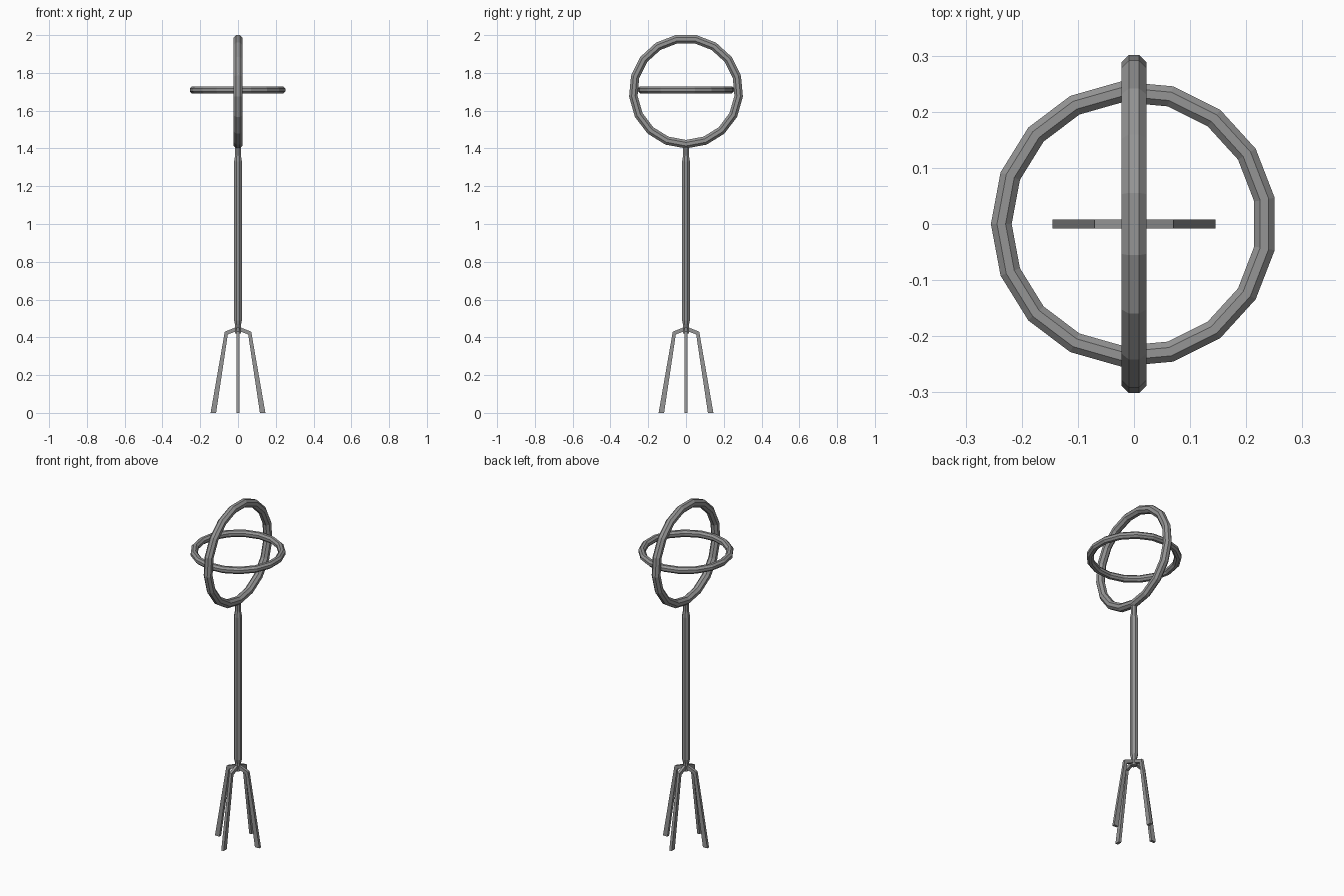
import bpy
import bmesh
from math import cos, sin, pi, radians
from mathutils import Matrix

cube = bpy.data.objects.get("Cube")
if cube:
    bpy.data.objects.remove(cube, do_unlink=True)

grey = bpy.data.materials.new("grey_metal")
grey.use_nodes = True
colour = (0.30, 0.30, 0.30, 1)
grey.diffuse_color = colour
grey.node_tree.nodes["Principled BSDF"].inputs["Base Color"].default_value = colour

SIDES = 8          # facets around every tube
SEGMENTS = 17      # segments around each ring


def octagon(apothem):
    """Points of an octagon with flats facing the axes."""
    r = apothem / cos(pi / SIDES)
    return [(r * cos((k + 0.5) * 2 * pi / SIDES), r * sin((k + 0.5) * 2 * pi / SIDES))
            for k in range(SIDES)]


def finish(bm, name):
    bmesh.ops.recalc_face_normals(bm, faces=bm.faces)
    mesh = bpy.data.meshes.new(name)
    bm.to_mesh(mesh)
    bm.free()
    mesh.materials.append(grey)
    obj = bpy.data.objects.new(name, mesh)
    bpy.context.collection.objects.link(obj)
    return obj


def skin(bm, loops, closed):
    """Bridge a row of equal vertex loops with quads."""
    count = len(loops)
    for i in range(count if closed else count - 1):
        a, b = loops[i], loops[(i + 1) % count]
        for k in range(SIDES):
            n = (k + 1) % SIDES
            bm.faces.new((a[k], a[n], b[n], b[k]))


def ring(name, major, tube, height, turn=0):
    bm = bmesh.new()
    loops = []
    for i in range(SEGMENTS):
        a = pi + i * 2 * pi / SEGMENTS
        loops.append([bm.verts.new(((major + u) * cos(a), (major + u) * sin(a), w))
                      for u, w in octagon(tube)])
    skin(bm, loops, True)
    bm.transform(Matrix.Translation((0, 0, height)) @ Matrix.Rotation(turn, 4, "Y"))
    return finish(bm, name)


def column(name, profile):
    bm = bmesh.new()
    loops = [[bm.verts.new((x, y, z)) for x, y in octagon(r)] for r, z in profile]
    skin(bm, loops, False)
    bm.faces.new(loops[0])
    bm.faces.new(loops[-1])
    return finish(bm, name)


def leg(name, angle):
    """Bent flat-sided leg, extruded from its side outline."""
    outline = [(0, 0.458), (0.07, 0.43), (0.145, 0), (0.116, 0), (0.054, 0.415), (0, 0.436)]
    bm = bmesh.new()
    face = bm.faces.new([bm.verts.new((x, -0.008, z)) for x, z in outline])
    out = bmesh.ops.extrude_face_region(bm, geom=[face])
    verts = [v for v in out["geom"] if isinstance(v, bmesh.types.BMVert)]
    bmesh.ops.translate(bm, verts=verts, vec=(0, 0.016, 0))
    bm.transform(Matrix.Rotation(angle, 4, "Z"))
    return finish(bm, name)


# Post with narrow necks at both ends
column("post", [(0.015, 0.42), (0.015, 0.465), (0.021, 0.49),
                (0.021, 1.33), (0.015, 1.365), (0.015, 1.42)])

# Crossed rings at the top
ring("upright_ring", 0.280, 0.0225, 1.7025, radians(-90))
ring("level_ring", 0.2365, 0.0185, 1.71)

# Four legs around the foot of the post
for i, side in enumerate(("left", "back", "right", "front")):
    leg(side + "_leg", i * pi / 2)
